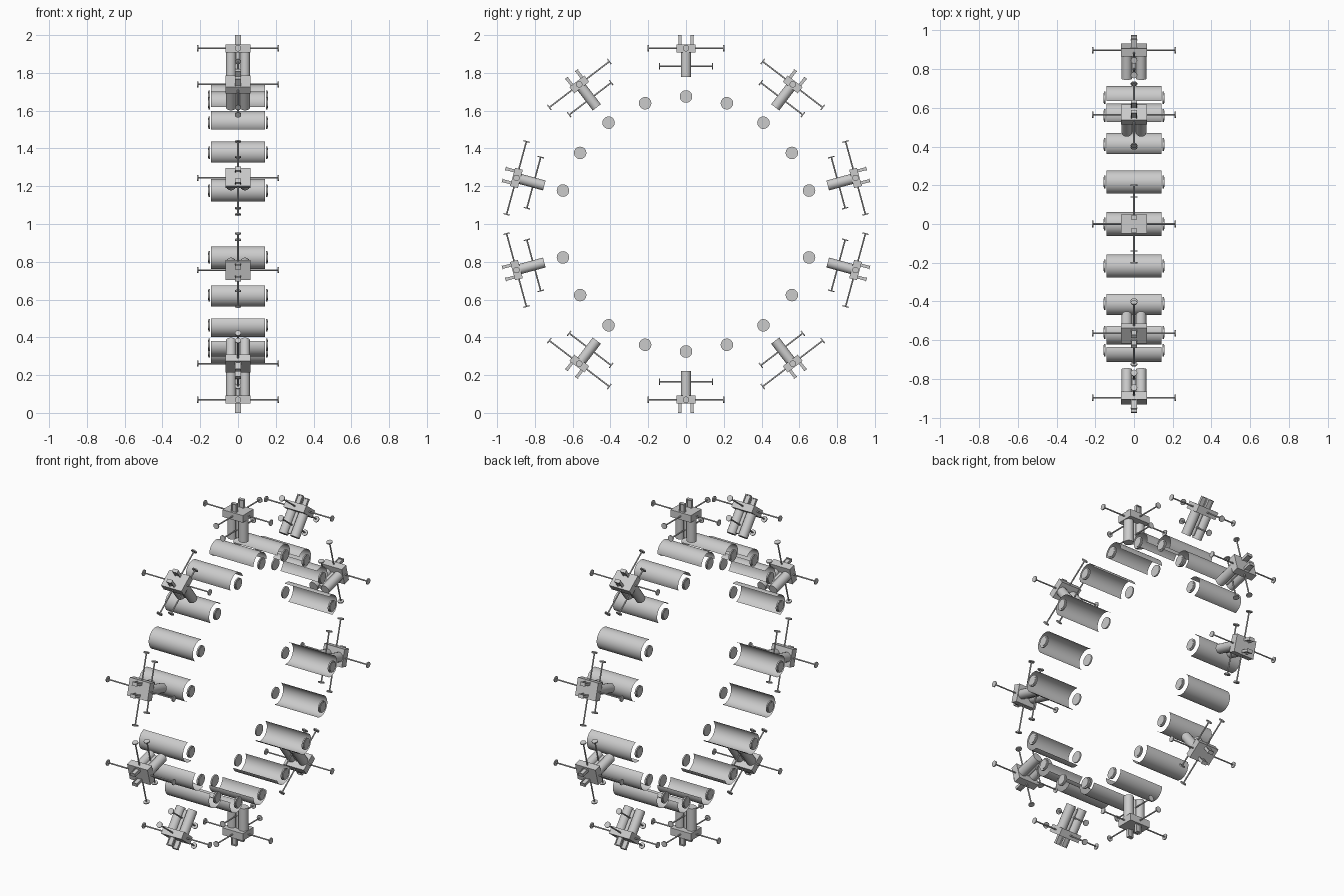
import bpy, bmesh, math
from mathutils import Matrix, Vector

cube = bpy.data.objects.get("Cube")
if cube:
    bpy.data.objects.remove(cube, do_unlink=True)

grey = bpy.data.materials.new("plain grey")
grey.use_nodes = True
grey.diffuse_color = (0.6, 0.6, 0.6, 1)
grey.node_tree.nodes["Principled BSDF"].inputs["Base Color"].default_value = (0.6, 0.6, 0.6, 1)

STEP = math.radians(18.7)
AXIS = {"x": Matrix.Rotation(math.pi / 2, 4, "Y"),
        "y": Matrix.Rotation(math.pi / 2, 4, "X"),
        "z": Matrix.Identity(4)}


def rod(bm, centre, length, radius, axis, sides=12):
    bmesh.ops.create_cone(bm, cap_ends=True, segments=sides, radius1=radius, radius2=radius,
                          depth=length, matrix=Matrix.Translation(centre) @ AXIS[axis])


def box(bm, centre, size):
    bmesh.ops.create_cube(bm, size=1, matrix=Matrix.Translation(centre) @ Matrix.Diagonal((*size, 1)))


def capped_rod(bm, height, half, axis):
    # thin bar with a small disc at each end
    rod(bm, (0, 0, height), 2 * half, 0.004, axis, 8)
    direction = Vector((1, 0, 0)) if axis == "x" else Vector((0, 1, 0))
    for s in (-1, 1):
        rod(bm, direction * s * half + Vector((0, 0, height)), 0.006, 0.017, axis)


def finish(bm, name):
    mesh = bpy.data.meshes.new(name)
    bm.to_mesh(mesh)
    bm.free()
    mesh.materials.append(grey)
    return mesh


# Parts are modelled at the top of the ring, with z pointing outward
def make_block():
    bm = bmesh.new()
    box(bm, (0, 0, 0.93), (0.132, 0.1, 0.042))
    return finish(bm, "block")


def make_legs():
    bm = bmesh.new()
    for s in (-1, 1):
        rod(bm, (s * 0.037, 0, 0.845), 0.135, 0.027, "z", 16)
    rod(bm, (0, 0, 0.85), 0.125, 0.012, "z")
    return finish(bm, "legs")


def make_bars():
    bm = bmesh.new()
    capped_rod(bm, 0.93, 0.213, "x")
    capped_rod(bm, 0.93, 0.2, "y")
    capped_rod(bm, 0.835, 0.14, "y")
    return finish(bm, "cross_bars")


def make_posts():
    bm = bmesh.new()
    for s in (-1, 1):
        box(bm, (0, s * 0.033, 0.973), (0.03, 0.006, 0.05))
        for t in (-1, 1):
            box(bm, (t * 0.014, s * 0.033, 0.973), (0.005, 0.016, 0.05))
        box(bm, (0, s * 0.033, 0.997), (0.033, 0.02, 0.005))
    return finish(bm, "posts")


def make_shell(sides=20):
    # open half tube, bulging outward
    bm = bmesh.new()
    rows = []
    for i in range(sides + 1):
        a = math.pi * i / sides
        rows.append([bm.verts.new((x, 0.061 * math.cos(a), 0.675 + 0.061 * math.sin(a)))
                     for x in (-0.143, 0.143)])
    for a, b in zip(rows, rows[1:]):
        bm.faces.new((a[0], a[1], b[1], b[0]))
    return finish(bm, "half_tube")


def make_discs():
    bm = bmesh.new()
    for s in (-1, 1):
        rod(bm, (s * 0.151, 0, 0.675), 0.008, 0.033, "x", 20)
        rod(bm, (s * 0.156, 0, 0.675), 0.004, 0.026, "x", 20)
    return finish(bm, "end_discs")


tube_parts = [make_shell(), make_discs()]
module_parts = [make_block(), make_legs(), make_bars(), make_posts()]
smooth_parts = {"half_tube", "end_discs", "legs", "cross_bars"}


def place(mesh, angle):
    ob = bpy.data.objects.new(mesh.name, mesh)
    bpy.context.collection.objects.link(ob)
    ob.matrix_world = Matrix.Translation((0, 0, 1)) @ Matrix.Rotation(angle, 4, "X")
    return ob


# Two mirrored fans, one around the top and one around the bottom
placed = []
for base in (0, math.pi):
    for k in range(-4, 5):
        parts = tube_parts + (module_parts if k % 2 == 0 else [])
        placed += [place(m, base + k * STEP) for m in parts]

bpy.ops.object.select_all(action="DESELECT")
done = set()
for ob in placed:
    if ob.data.name in smooth_parts and ob.data.name not in done:
        done.add(ob.data.name)
        ob.select_set(True)
        bpy.context.view_layer.objects.active = ob
bpy.ops.object.shade_smooth_by_angle(angle=math.radians(50))
